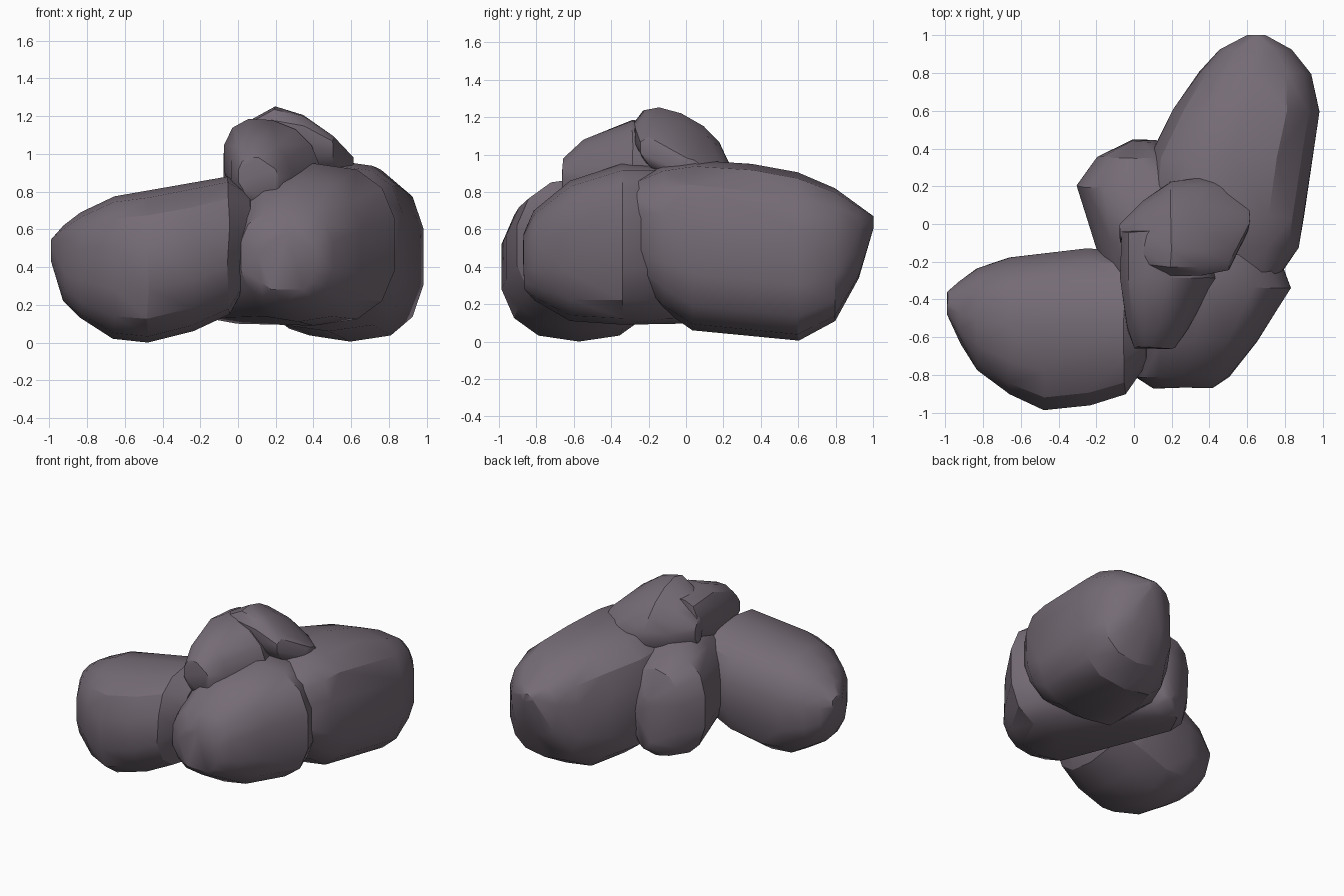
import bpy, bmesh, math, random
from mathutils import Vector

random.seed(7)
stone = bpy.data.materials.new("purple grey stone")
stone.diffuse_color = (0.178, 0.148, 0.178, 1)


def rock(name, axis, sections, power=2.6, sides=14, lean=0.0, jitter=0.008):
    """Hull around rounded rings: (position, side low, side high, z low, z high)."""
    bm = bmesh.new()
    for s, lo, hi, z0, z1 in sections:
        for i in range(sides):
            a = 2 * math.pi * (i + 0.0) / sides + math.pi / 2
            c, d = math.cos(a), math.sin(a)
            u = math.copysign(abs(c) ** (2 / power), c)
            v = math.copysign(abs(d) ** (2 / power), d)
            w = (lo + hi) / 2 + u * (hi - lo) / 2
            z = (z0 + z1) / 2 + v * (z1 - z0) / 2 + lean * u * (hi - lo) / 2
            t = s + random.uniform(-jitter, jitter)
            bm.verts.new((t, w, z) if axis == "x" else (w, t, z))
    bmesh.ops.convex_hull(bm, input=bm.verts)
    bmesh.ops.delete(bm, geom=[v for v in bm.verts if not v.link_faces], context="VERTS")
    # merge nearly coplanar facets so the boulder reads as broad planes
    bmesh.ops.dissolve_limit(bm, angle_limit=math.radians(5), verts=bm.verts, edges=bm.edges)
    bmesh.ops.triangulate(bm, faces=bm.faces)
    bmesh.ops.recalc_face_normals(bm, faces=bm.faces)
    mesh = bpy.data.meshes.new(name)
    bm.to_mesh(mesh)
    bm.free()
    mesh.materials.append(stone)
    ob = bpy.data.objects.new(name, mesh)
    bpy.context.collection.objects.link(ob)
    bpy.ops.object.select_all(action="DESELECT")
    ob.select_set(True)
    bpy.context.view_layer.objects.active = ob
    bpy.ops.object.shade_smooth_by_angle(angle=math.radians(30))
    return ob


# boulder lying at the front left
rock("left_boulder", "x", [
    (-0.985, -0.48, -0.36, 0.43, 0.55), (-0.92, -0.64, -0.30, 0.22, 0.62),
    (-0.83, -0.78, -0.23, 0.13, 0.69), (-0.66, -0.91, -0.17, 0.02, 0.775),
    (-0.48, -0.995, -0.15, 0.0, 0.80), (-0.24, -0.97, -0.12, 0.06, 0.84),
    (-0.05, -0.91, -0.14, 0.15, 0.88), (0.07, -0.75, -0.2, 0.35, 0.80)], power=2.5)

# long boulder reaching to the back right
rock("right_boulder", "y", [
    (-0.29, 0.34, 0.76, 0.35, 0.86), (-0.12, 0.13, 0.88, 0.17, 0.94),
    (0.04, 0.05, 0.91, 0.06, 0.97), (0.35, 0.07, 0.96, 0.04, 0.95),
    (0.60, 0.20, 0.99, 0.005, 0.905), (0.80, 0.34, 0.945, 0.11, 0.82),
    (0.92, 0.45, 0.84, 0.34, 0.73), (0.995, 0.60, 0.70, 0.60, 0.67)], power=2.75)

# middle boulder running under the others
rock("middle_boulder", "y", [
    (-0.865, 0.10, 0.42, 0.27, 0.58), (-0.81, 0.01, 0.51, 0.22, 0.70),
    (-0.62, -0.02, 0.66, 0.11, 0.86), (-0.34, -0.04, 0.84, 0.09, 0.95),
    (-0.10, -0.2, 0.75, 0.09, 0.95), (0.2, -0.31, 0.3, 0.10, 0.86),
    (0.35, -0.2, 0.22, 0.12, 0.78), (0.44, -0.02, 0.12, 0.2, 0.6)], power=2.6)

# two smaller stones on top
rock("top_front_stone", "y", [
    (-0.655, 0.0, 0.22, 0.74, 0.98), (-0.55, -0.04, 0.29, 0.66, 1.08),
    (-0.28, -0.08, 0.44, 0.66, 1.18), (-0.04, -0.07, 0.36, 0.75, 1.15)],
    power=2.3, lean=-0.22)
rock("top_back_stone", "x", [
    (-0.07, -0.1, 0.0, 0.86, 1.04), (0.05, -0.25, 0.13, 0.82, 1.15),
    (0.2, -0.28, 0.23, 0.82, 1.22), (0.35, -0.28, 0.25, 0.82, 1.17),
    (0.5, -0.25, 0.25, 0.82, 1.05), (0.61, -0.04, 0.13, 0.84, 0.97)],
    power=2.2, lean=-0.42)
